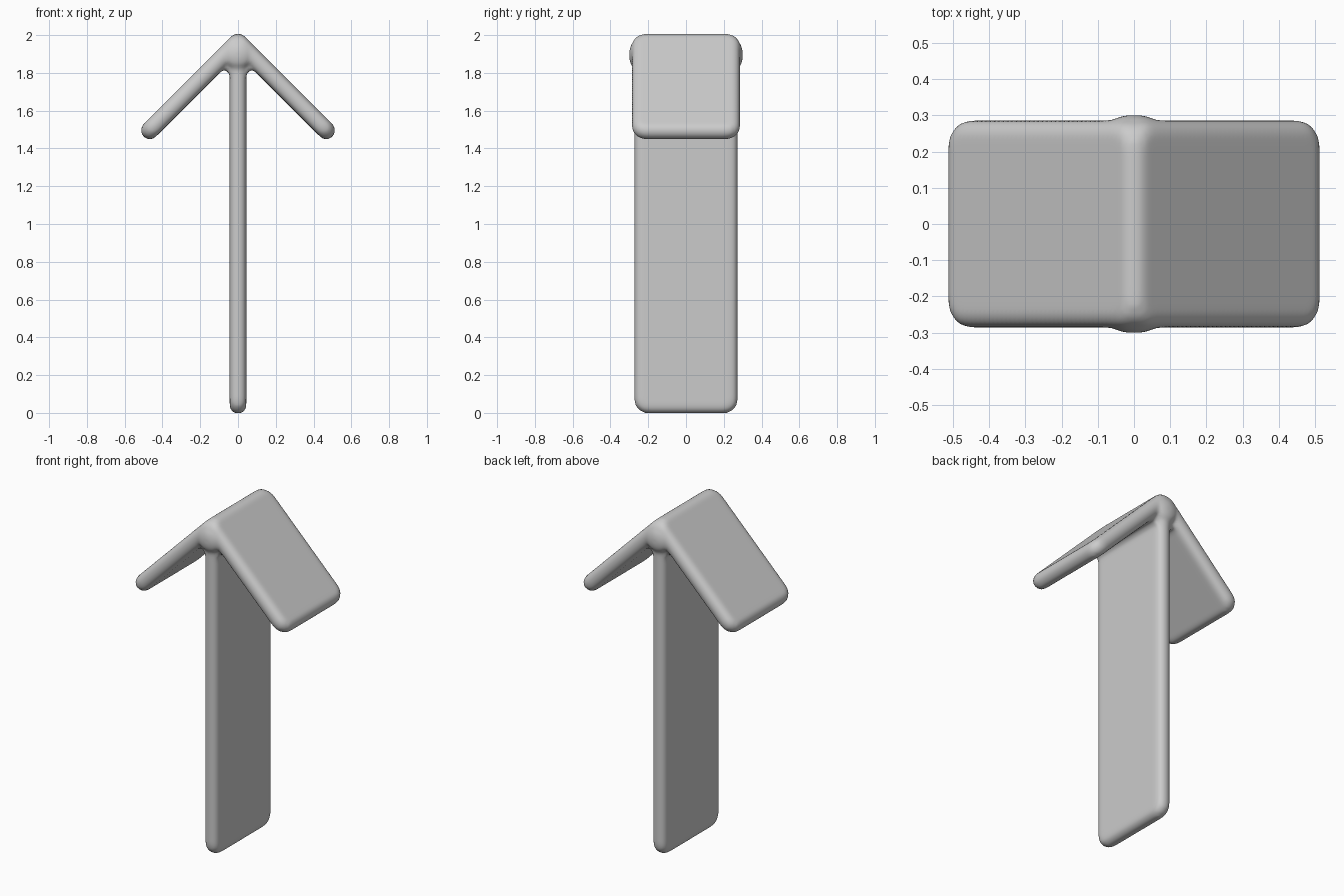
import bpy
import bmesh
from math import radians
from mathutils import Matrix

cube = bpy.data.objects.get("Cube")
if cube:
    bpy.data.objects.remove(cube)

bm = bmesh.new()


def merge(part, matrix):
    """Move a finished part into place and add it to the body."""
    part.transform(matrix)
    bmesh.ops.recalc_face_normals(part, faces=part.faces)
    mesh = bpy.data.meshes.new("part")
    part.to_mesh(mesh)
    part.free()
    bm.from_mesh(mesh)
    bpy.data.meshes.remove(mesh)


def slab(thick, depth, start, end, matrix):
    """Plank along local z with rounded corners and a fully rounded rim."""
    part = bmesh.new()
    bmesh.ops.create_cube(part, size=1)
    for v in part.verts:
        v.co.x *= thick
        v.co.y *= depth
        v.co.z = start if v.co.z < 0 else end
    corners = [e for e in part.edges if abs(e.verts[0].co.x - e.verts[1].co.x) > thick / 2]
    bmesh.ops.bevel(part, geom=corners, offset=0.075, segments=6, profile=0.5, affect='EDGES')
    rim = [e for e in part.edges if abs(e.verts[0].co.x - e.verts[1].co.x) < thick / 2]
    bmesh.ops.bevel(part, geom=rim, offset=thick * 0.47, segments=6, profile=0.5, affect='EDGES')
    merge(part, matrix)


# Upright board
slab(0.088, 0.55, -0.003, 1.95, Matrix())

# Two sloping arms
for angle in (135, -135):
    slab(0.093, 0.574, -0.042, 0.707,
         Matrix.Translation((0, 0, 1.963)) @ Matrix.Rotation(radians(angle), 4, 'Y'))

# Domed hub that swells where the three boards meet
hub = bmesh.new()
bmesh.ops.create_cone(hub, cap_ends=True, segments=32, radius1=0.082, radius2=0.082, depth=0.6)
rims = [e for e in hub.edges if abs(e.verts[0].co.z - e.verts[1].co.z) < 0.01]
bmesh.ops.bevel(hub, geom=rims, offset=0.06, segments=6, profile=0.5, affect='EDGES')
merge(hub, Matrix.Translation((0, 0, 1.895)) @ Matrix.Rotation(radians(90), 4, 'X'))

# Fillets under the arms
half = [(0.08, 1.92), (0.095, 1.807), (0.073, 1.816), (0.055, 1.81), (0.042, 1.786)]
outline = half + [(-x, z) for x, z in reversed(half)]
fillet = bmesh.new()
face = fillet.faces.new([fillet.verts.new((x, -0.255, z)) for x, z in outline])
grown = bmesh.ops.extrude_face_region(fillet, geom=[face])["geom"]
for v in grown:
    if isinstance(v, bmesh.types.BMVert):
        v.co.y = 0.255
merge(fillet, Matrix())

mesh = bpy.data.meshes.new("arrow_board")
bm.to_mesh(mesh)
bm.free()
board = bpy.data.objects.new("arrow_board", mesh)
bpy.context.collection.objects.link(board)

# Blend the parts into one smooth skin
remesh = board.modifiers.new("blend", 'REMESH')
remesh.mode = 'VOXEL'
remesh.voxel_size = 0.012
remesh.use_smooth_shade = True
smooth = board.modifiers.new("soften", 'SMOOTH')
smooth.factor = 0.5
smooth.iterations = 8

# Plain grey material
grey = bpy.data.materials.new("light_grey")
grey.use_nodes = True
color = (0.6, 0.6, 0.6, 1)
grey.diffuse_color = color
grey.node_tree.nodes["Principled BSDF"].inputs["Base Color"].default_value = color
mesh.materials.append(grey)
for p in mesh.polygons:
    p.use_smooth = True
